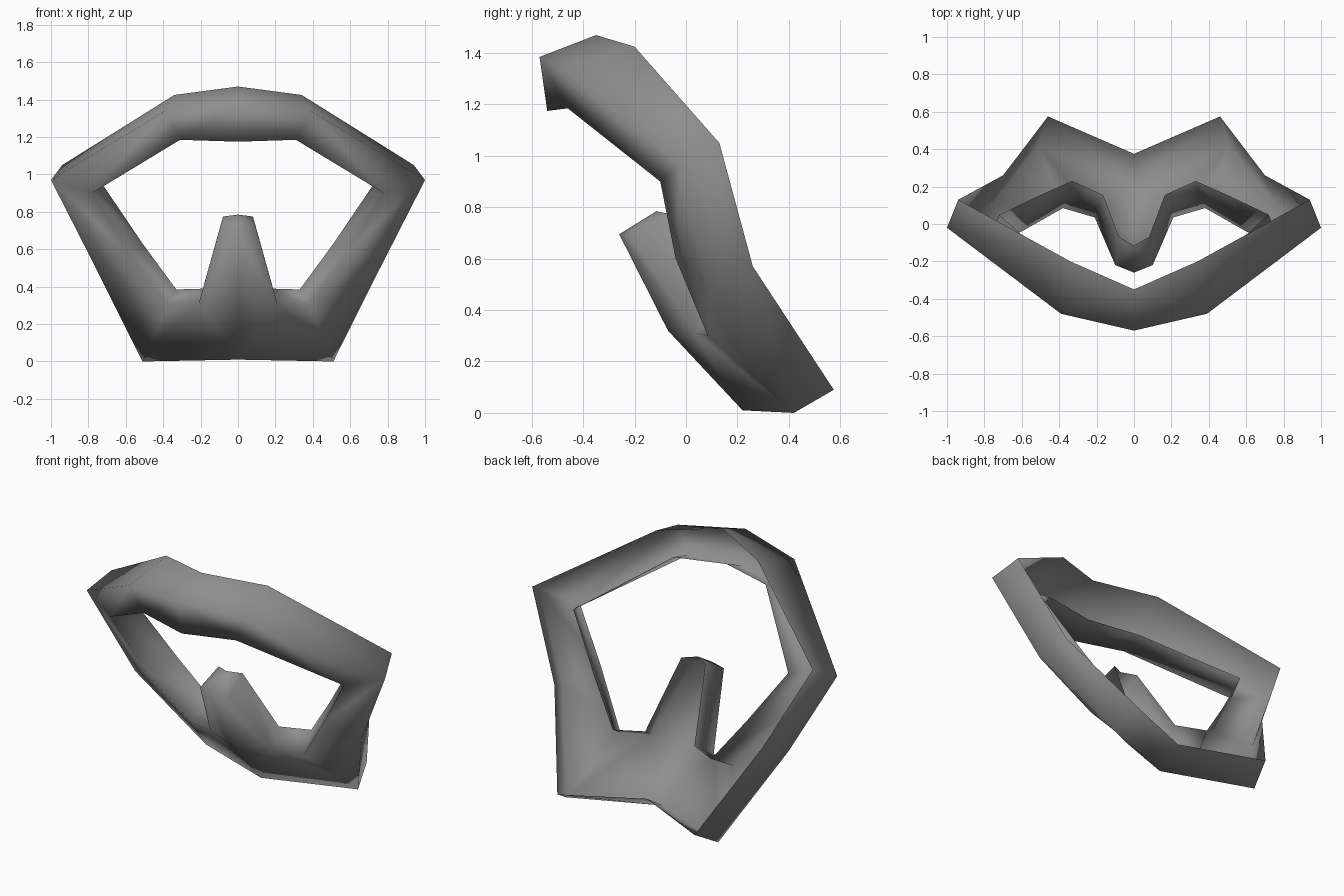
import bpy, bmesh

if "Cube" in bpy.data.objects:
    bpy.data.objects.remove(bpy.data.objects["Cube"])

# Corner rails of the right half of an open-backed ring, top centre -> side -> chin
outer_back = [(0, -.35, 1.47), (.34, -.20, 1.425), (.94, .13, 1.05), (.70, .26, .57),
              (.46, .575, .09), (0, .375, .11)]
outer_front = [(0, -.57, 1.385), (.39, -.48, 1.34), (1, -.02, .97), (.76, .10, .50),
               (.51, .42, 0), (0, .22, .01)]
inner_front = [(0, -.54, 1.175), (.31, -.46, 1.185), (.78, -.10, .90), (.60, -.04, .60),
               (.38, .085, .30), (.21, .035, .31)]
inner_back = [(0, -.39, 1.24), (.31, -.32, 1.225), (.72, .05, .94), (.51, .15, .63),
              (.33, .23, .385), (.165, .155, .39)]

bm = bmesh.new()
rails = [[bm.verts.new(p) for p in rail]
         for rail in (outer_back, outer_front, inner_front, inner_back)]

# Outer wall, front face and inner wall: skin neighbouring rails, leaving the back open
for a, b in zip(rails, rails[1:]):
    for i in range(5):
        bm.faces.new((a[i], a[i + 1], b[i + 1], b[i]))

# Nose bridge rising from the last section to the centre line
B, A, C, D = (rail[-1] for rail in rails)
base, tip0, top0, tip1, top1 = [bm.verts.new(p) for p in (
    (0, -.07, .32), (0, -.26, .695), (0, -.115, .785),
    (.10, -.22, .70), (.08, -.07, .775))]
for f in ((A, C, base), (C, tip1, tip0, base), (C, D, top1, tip1),
          (tip1, top1, top0, tip0)):
    bm.faces.new(f)

# Mirror to the left half
geom = bm.verts[:] + bm.edges[:] + bm.faces[:]
bmesh.ops.mirror(bm, geom=geom, axis='X', merge_dist=1e-4)
bmesh.ops.remove_doubles(bm, verts=bm.verts, dist=1e-4)
bmesh.ops.recalc_face_normals(bm, faces=bm.faces)
for f in bm.faces:
    f.smooth = True

mesh = bpy.data.meshes.new("face_frame")
bm.to_mesh(mesh)
bm.free()
obj = bpy.data.objects.new("face_frame", mesh)
bpy.context.collection.objects.link(obj)

# Dark grey plastic
mat = bpy.data.materials.new("dark_grey")
mat.diffuse_color = (.27, .27, .27, 1)
mat.use_nodes = True
mat.node_tree.nodes["Principled BSDF"].inputs["Base Color"].default_value = mat.diffuse_color
mesh.materials.append(mat)
